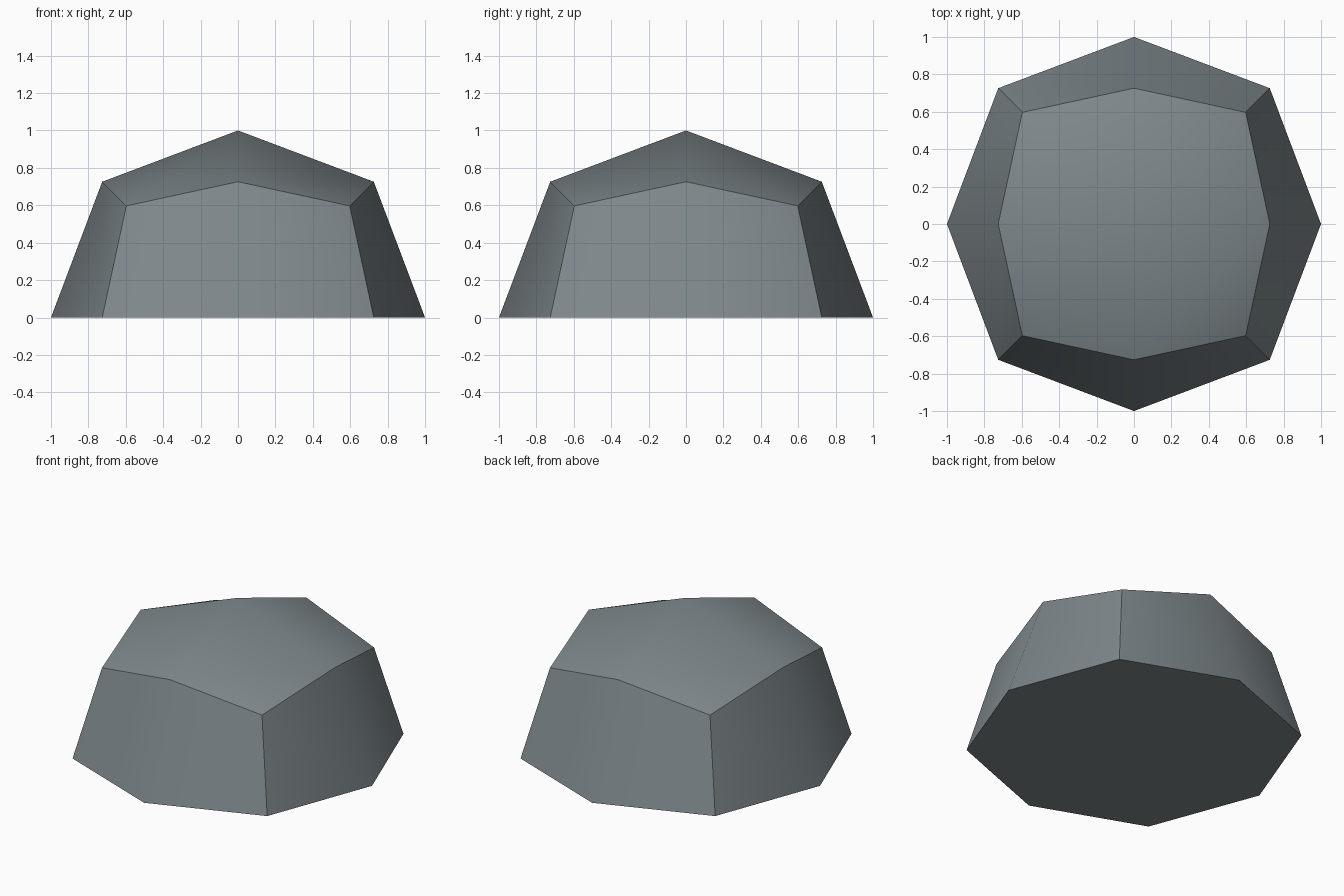
import bpy, bmesh

if "Cube" in bpy.data.objects:
    bpy.data.objects.remove(bpy.data.objects["Cube"])

grey = bpy.data.materials.new("slate grey")
grey.diffuse_color = (0.21, 0.245, 0.26, 1.0)
grey.use_nodes = True
grey.node_tree.nodes["Principled BSDF"].inputs["Base Color"].default_value = grey.diffuse_color

# Cube with each side split into four, then rounded towards a ball
bm = bmesh.new()
bmesh.ops.create_cube(bm, size=2.0)
bmesh.ops.subdivide_edges(bm, edges=bm.edges[:], cuts=1, use_grid_fill=True)
rounding = {1: 1.0, 2: 0.726, 3: 0.597}  # side centre, edge middle, corner
for v in bm.verts:
    v.co *= rounding[sum(abs(c) > 0.5 for c in v.co)]

# Keep the upper half and close it with a flat base
low = [v for v in bm.verts if v.co.z < -0.01]
bmesh.ops.delete(bm, geom=low, context='VERTS')
rim = [e for e in bm.edges if e.is_boundary]
bmesh.ops.contextual_create(bm, geom=rim)
bmesh.ops.recalc_face_normals(bm, faces=bm.faces[:])

# Smooth within each bulging side, sharp where sides meet and around the base
for f in bm.faces:
    f.smooth = abs(f.normal.z) < 0.999 or f.normal.z > 0
for e in bm.edges:
    on_base = all(v.co.z < 0.01 for v in e.verts)
    has_centre = any(max(abs(c) for c in v.co) > 0.9 for v in e.verts)
    e.smooth = has_centre and not on_base

mesh = bpy.data.meshes.new("half_dome")
bm.to_mesh(mesh)
bm.free()
mesh.materials.append(grey)
dome = bpy.data.objects.new("half_dome", mesh)
bpy.context.collection.objects.link(dome)
